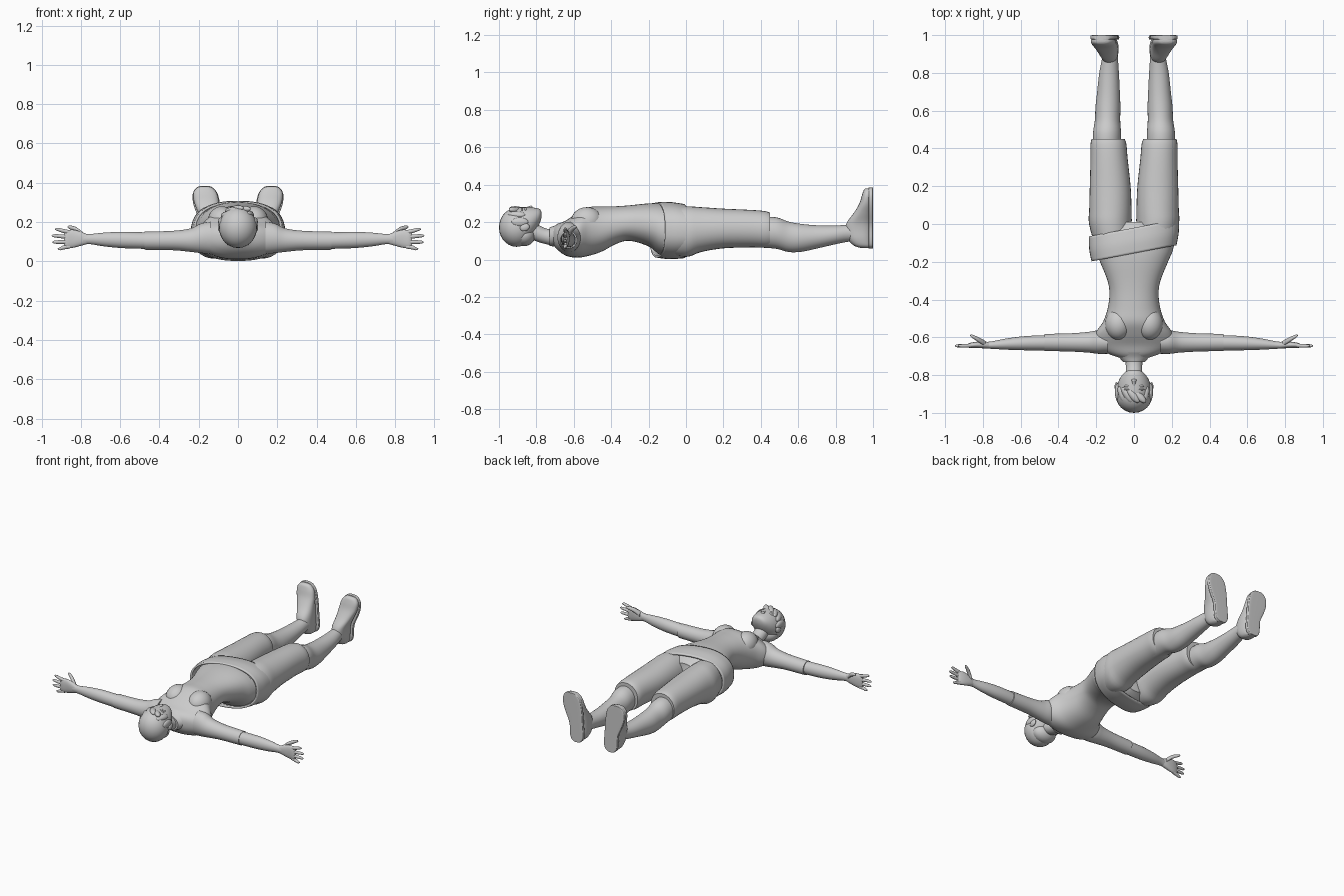
import bpy, bmesh, math
from mathutils import Matrix, Vector, Euler


def finish(name, bm, mirror=False):
    bmesh.ops.recalc_face_normals(bm, faces=bm.faces)
    me = bpy.data.meshes.new(name)
    bm.to_mesh(me)
    bm.free()
    ob = bpy.data.objects.new(name, me)
    bpy.context.collection.objects.link(ob)
    if mirror:
        ob.modifiers.new("Mirror", 'MIRROR').use_mirror_merge = False
    return ob


def catmull(a, b, c, d, t):
    return [0.5 * (2 * q + (r - p) * t + (2 * p - 5 * q + 4 * r - s) * t * t
            + (3 * q - p - 3 * r + s) * t ** 3) for p, q, r, s in zip(a, b, c, d)]


def loft(name, axis, rows, n=2.0, segs=32, steps=4, mirror=False, caps=True, shear=0.0):
    """Smooth skin through superellipse rings: (along axis, centre u, centre v, radius u, radius v)."""
    rings = []
    for i in range(len(rows) - 1):
        p = [rows[max(0, min(len(rows) - 1, i + k))] for k in (-1, 0, 1, 2)]
        rings += [catmull(*p, s / steps) for s in range(steps)]
    rings.append(rows[-1])
    bm = bmesh.new()
    loops = []
    for t, cu, cv, ru, rv in rings:
        loop = []
        for k in range(segs):
            a = 2 * math.pi * k / segs
            c, s = math.cos(a), math.sin(a)
            u = cu + max(ru, .001) * math.copysign(abs(c) ** (2 / n), c)
            v = cv + max(rv, .001) * math.copysign(abs(s) ** (2 / n), s)
            co = {'x': (t, u, v), 'y': (u, t, v), 'z': (u, v, t)}[axis]
            loop.append(bm.verts.new((co[0], co[1] + shear * co[0], co[2])))
        loops.append(loop)
    for A, B in zip(loops, loops[1:]):
        for k in range(segs):
            j = (k + 1) % segs
            bm.faces.new((A[k], A[j], B[j], B[k]))
    if caps:
        bm.faces.new(loops[0])
        bm.faces.new(loops[-1])
    return finish(name, bm, mirror)


def ball(name, loc, size, rot=(0, 0, 0), mirror=False):
    bm = bmesh.new()
    m = Matrix.LocRotScale(Vector(loc), Euler([math.radians(r) for r in rot]), Vector(size))
    bmesh.ops.create_uvsphere(bm, u_segments=24, v_segments=14, radius=1, matrix=m)
    return finish(name, bm, mirror)


# Shirt torso, chest and pelvis
loft("torso", 'y', [
    (-.71, 0, .125, .07, .045), (-.685, 0, .12, .14, .07), (-.64, 0, .115, .205, .095),
    (-.58, 0, .13, .205, .12), (-.52, 0, .15, .165, .13), (-.45, 0, .163, .14, .12),
    (-.37, 0, .185, .13, .10), (-.30, 0, .195, .14, .095), (-.20, 0, .185, .18, .115),
    (-.13, 0, .16, .208, .14), (-.05, 0, .15, .21, .135), (.01, 0, .15, .10, .10)],
    n=2.2, segs=48)
ball("chest", (.082, -.53, .205), (.072, .085, .075), mirror=True)
loft("collar", 'y', [(-.73, 0, .122, .058, .05), (-.705, 0, .125, .08, .055),
                     (-.68, 0, .13, .10, .065)])

# Slanted hip wrap
wrap = loft("hip_wrap", 'y', [(-.155, 0, .158, .225, .148), (-.09, 0, .155, .237, .153),
                              (-.02, 0, .152, .238, .146)],
            n=2.4, segs=48, caps=False, shear=.19)
wrap.modifiers.new("Thickness", 'SOLIDIFY').thickness = .012

# Shorts and lower legs
loft("shorts_leg", 'y', [
    (-.12, .11, .155, .095, .12), (0, .125, .149, .113, .135), (.08, .125, .16, .112, .12),
    (.2, .126, .166, .108, .106), (.35, .132, .165, .098, .10), (.42, .135, .161, .095, .098),
    (.45, .137, .158, .088, .092)], n=2.1, mirror=True)
loft("lower_leg", 'y', [
    (.38, .143, .145, .072, .08), (.48, .143, .142, .074, .084), (.55, .14, .121, .067, .081),
    (.62, .138, .116, .066, .074), (.7, .135, .121, .060, .062), (.8, .132, .132, .052, .05),
    (.88, .127, .142, .042, .045), (.95, .127, .14, .04, .045)], mirror=True)

# Shoes, standing with their soles on the plane y = 1
loft("shoe", 'z', [
    (.062, .128, .96, .018, .025), (.075, .128, .945, .036, .048), (.11, .128, .929, .046, .064),
    (.16, .13, .923, .047, .07), (.20, .135, .927, .049, .066), (.25, .148, .946, .056, .048),
    (.30, .16, .961, .063, .034), (.345, .167, .968, .06, .027), (.372, .17, .972, .042, .021),
    (.381, .17, .975, .02, .012)], n=2.4, mirror=True)
loft("shoe_sole", 'z', [
    (.06, .128, .988, .02, .012), (.075, .128, .988, .04, .012), (.11, .128, .988, .05, .012),
    (.18, .133, .988, .05, .012), (.25, .15, .988, .063, .012), (.30, .161, .988, .068, .012),
    (.345, .167, .988, .063, .012), (.375, .17, .988, .042, .012), (.384, .17, .988, .02, .012)],
    n=7, mirror=True)

# Sleeves and arms
loft("sleeve", 'x', [
    (.14, -.625, .12, .062, .082), (.19, -.625, .117, .062, .075), (.24, -.626, .108, .055, .06),
    (.32, -.627, .106, .049, .05), (.42, -.627, .105, .046, .047), (.475, -.627, .105, .045, .046)],
    mirror=True)
loft("arm", 'x', [
    (.45, -.629, .105, .04, .042), (.53, -.63, .107, .039, .042), (.60, -.632, .109, .036, .041),
    (.68, -.636, .111, .029, .035), (.75, -.641, .113, .02, .026), (.79, -.642, .113, .017, .026)],
    mirror=True)

# Hands: palm, four spread fingers and a thumb
loft("palm", 'x', [
    (.765, -.642, .113, .017, .024), (.80, -.64, .115, .018, .036), (.84, -.64, .115, .016, .046),
    (.87, -.643, .112, .013, .045), (.885, -.644, .11, .007, .038)], n=2.3, mirror=True)
for label, z0, z1, x1 in (("index", .147, .163, .932), ("middle", .123, .130, .948),
                          ("ring", .099, .098, .945), ("little", .076, .064, .918)):
    loft(label + "_finger", 'x', [
        (.855, -.642, z0, .01, .011), (.89, -.645, z0 * .5 + z1 * .5, .01, .0105),
        (x1 - .012, -.645, z1, .008, .008), (x1, -.645, z1, .002, .002)],
        segs=14, mirror=True)
loft("thumb", 'x', [
    (.785, -.635, .128, .015, .016), (.815, -.617, .155, .014, .014),
    (.84, -.603, .168, .011, .012), (.86, -.593, .174, .008, .008), (.867, -.59, .175, .002, .002)],
    segs=16, mirror=True)

# Neck and head
loft("neck", 'y', [(-.84, 0, .165, .046, .05), (-.79, 0, .14, .044, .046),
                   (-.74, 0, .122, .044, .042), (-.67, 0, .112, .055, .05)])
loft("head", 'y', [
    (-.985, 0, .17, .03, .035), (-.96, 0, .175, .068, .078), (-.91, 0, .18, .09, .097),
    (-.86, 0, .185, .09, .095), (-.82, 0, .204, .076, .074), (-.79, 0, .225, .054, .048),
    (-.777, 0, .236, .034, .028), (-.772, 0, .24, .012, .012)])
loft("nose", 'y', [(-.865, 0, .272, .006, .006), (-.838, 0, .275, .01, .01),
                   (-.826, 0, .277, .013, .011), (-.818, 0, .268, .006, .006)], segs=16)
ball("lips", (0, -.80, .265), (.02, .007, .008))
ball("eye", (.035, -.858, .263), (.017, .008, .012), mirror=True)
ball("eyebrow", (.036, -.877, .266), (.022, .004, .01), (0, 15, 0), mirror=True)
ball("ear", (.092, -.862, .172), (.011, .026, .02), (20, 0, 0), mirror=True)

# Hair: cap, nape and swept fringe locks
ball("hair_cap", (0, -.906, .172), (.097, .094, .104))
ball("hair_nape", (0, -.865, .13), (.08, .06, .058))
for i, (x, y, z, turn) in enumerate(((-.062, -.905, .235, 25), (-.035, -.905, .258, 35),
                                     (-.005, -.908, .268, 40), (.028, -.912, .264, 45),
                                     (.06, -.905, .24, -15))):
    ball("fringe_lock_%d" % (i + 1), (x, y, z), (.02, .048, .017), (-4, x * 600, turn))
ball("side_lock", (.087, -.888, .2), (.014, .045, .024), mirror=True)

# Smooth shading with crisp hems and soles
bpy.ops.object.select_all(action='SELECT')
bpy.context.view_layer.objects.active = wrap
bpy.ops.object.shade_smooth_by_angle(angle=math.radians(45))
